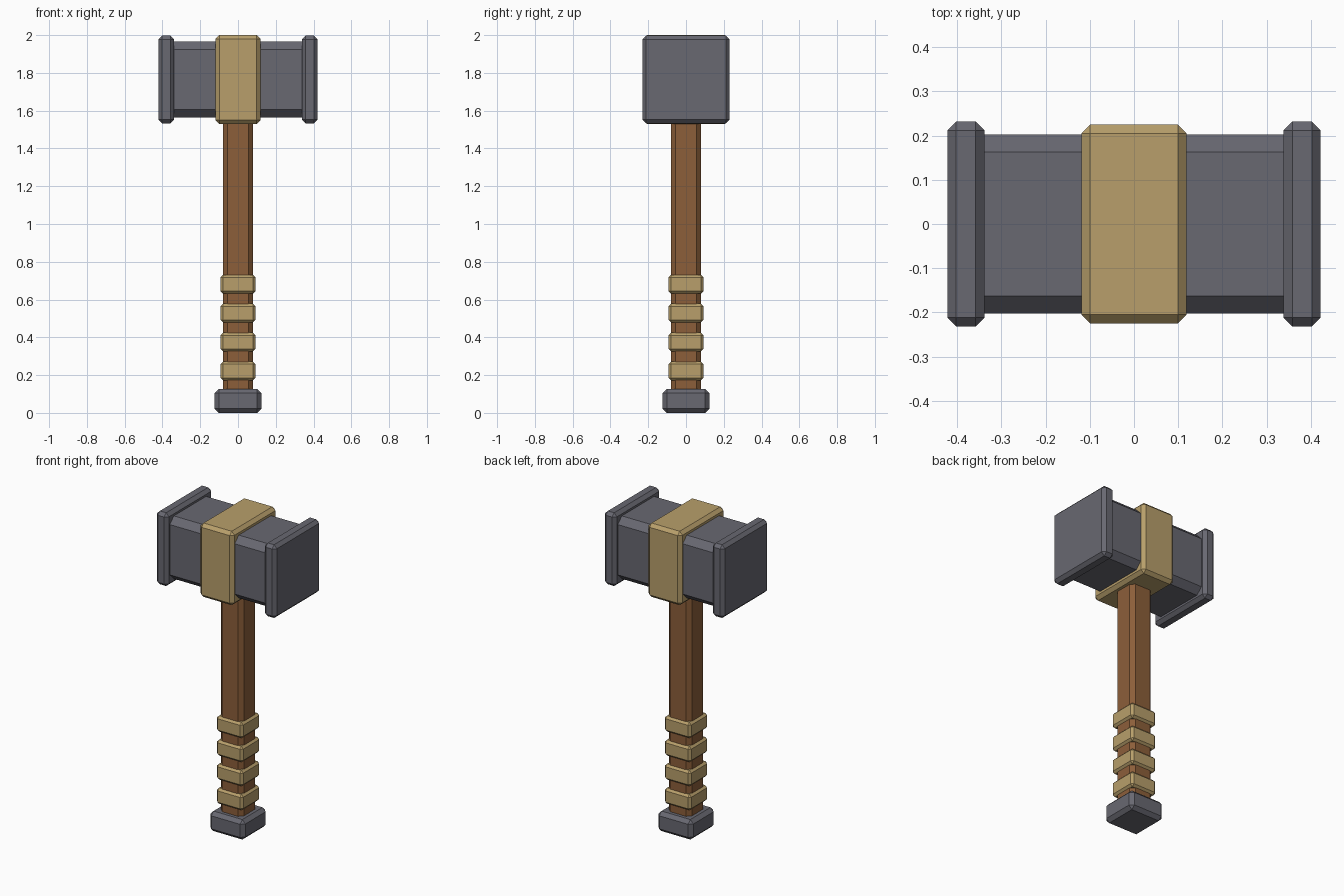
import bpy

if "Cube" in bpy.data.objects:
    bpy.data.objects.remove(bpy.data.objects["Cube"], do_unlink=True)


def material(name, rgb):
    mat = bpy.data.materials.new(name)
    mat.use_nodes = True
    mat.diffuse_color = (*rgb, 1)
    mat.node_tree.nodes["Principled BSDF"].inputs["Base Color"].default_value = (*rgb, 1)
    return mat


steel = material("dark steel", (0.138, 0.138, 0.165))
brass = material("tan leather", (0.479, 0.347, 0.147))
wood = material("brown wood", (0.262, 0.114, 0.042))


def chamfered_box(name, center, size, chamfer, mat):
    """Flat-shaded box with a single-segment bevel on every edge."""
    bpy.ops.mesh.primitive_cube_add(size=1, location=center)
    box = bpy.context.object
    box.name = name
    box.data.name = name
    for vert in box.data.vertices:
        vert.co = [c * s for c, s in zip(vert.co, size)]
    bevel = box.modifiers.new("chamfer", "BEVEL")
    bevel.width = chamfer
    bevel.segments = 1
    bevel.limit_method = "NONE"
    box.data.materials.append(mat)
    return box


HEAD_Z = 1.765

# Hammer head: core, central band and the two striking plates
chamfered_box("head_core", (0, 0, HEAD_Z), (0.76, 0.405, 0.4), 0.04, steel)
chamfered_box("head_band", (0, 0, HEAD_Z), (0.238, 0.45, 0.47), 0.02, brass)
for side, sign in (("left", 1), ("right", -1)):
    chamfered_box(side + "_striking_plate", (sign * 0.38, 0, HEAD_Z),
                  (0.084, 0.463, 0.466), 0.02, steel)

# Handle shaft, grip wraps and pommel
chamfered_box("handle", (0, 0, 0.83), (0.16, 0.16, 1.5), 0.025, wood)
for i in range(4):
    chamfered_box(f"grip_wrap_{i + 1}", (0, 0, 0.222 + i * 0.153),
                  (0.185, 0.185, 0.1), 0.014, brass)
chamfered_box("pommel", (0, 0, 0.0635), (0.247, 0.247, 0.127), 0.022, steel)
